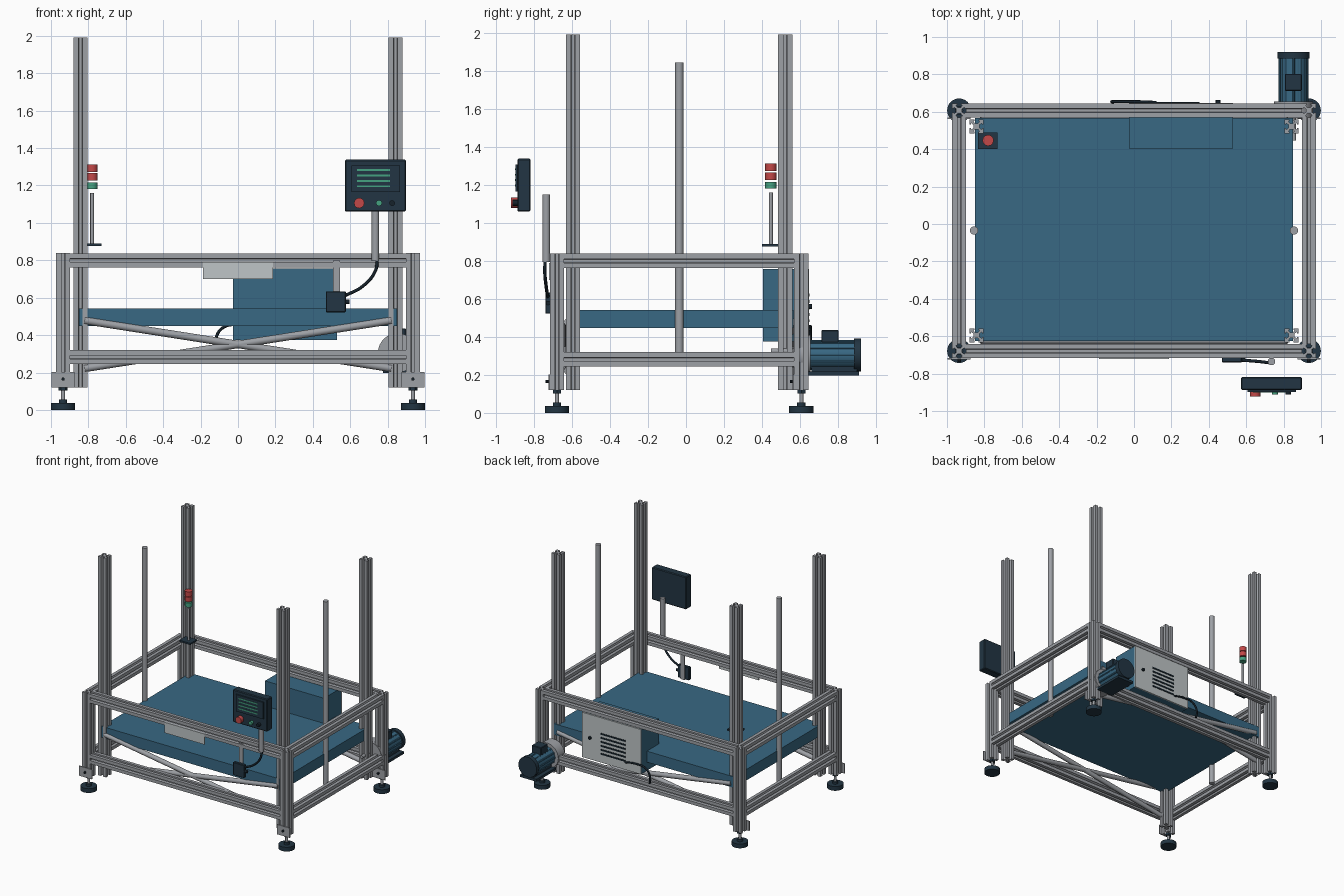
import bpy, bmesh, math
from mathutils import Vector

if "Cube" in bpy.data.objects:
    bpy.data.objects.remove(bpy.data.objects["Cube"])


def material(name, rgb):
    m = bpy.data.materials.new(name)
    m.diffuse_color = (*rgb, 1)
    m.use_nodes = True
    m.node_tree.nodes["Principled BSDF"].inputs["Base Color"].default_value = m.diffuse_color
    return m


ALU = material("aluminium grey", (0.34, 0.355, 0.38))
BLUE = material("steel blue", (0.04, 0.14, 0.23))
NAVY = material("dark navy", (0.016, 0.036, 0.056))
PALE = material("pale grey", (0.52, 0.56, 0.57))
BLACK = material("cable black", (0.008, 0.016, 0.024))
RED = material("signal red", (0.55, 0.065, 0.065))
GREEN = material("signal green", (0.06, 0.36, 0.22))


def finish(bm, name, mat, smooth=False):
    bmesh.ops.recalc_face_normals(bm, faces=bm.faces)
    me = bpy.data.meshes.new(name)
    bm.to_mesh(me)
    bm.free()
    me.materials.append(mat)
    ob = bpy.data.objects.new(name, me)
    bpy.context.collection.objects.link(ob)
    if smooth:
        bpy.ops.object.select_all(action='DESELECT')
        ob.select_set(True)
        bpy.context.view_layer.objects.active = ob
        bpy.ops.object.shade_smooth_by_angle(angle=math.radians(35))
    return ob


def box(name, x, y, z, mat, bevel=0):
    bm = bmesh.new()
    bmesh.ops.create_cube(bm, size=1)
    for v in bm.verts:
        v.co = [(a[0] + a[1]) / 2 + c * (a[1] - a[0]) for a, c in zip((x, y, z), v.co)]
    if bevel:
        bmesh.ops.bevel(bm, geom=bm.edges[:], offset=bevel, segments=1, affect='EDGES')
    return finish(bm, name, mat)


def prism(name, profile, p0, p1, mat, smooth=False):
    """Extrude a closed 2D profile from p0 to p1."""
    p0, p1 = Vector(p0), Vector(p1)
    d = p1 - p0
    q = d.to_track_quat('Z', 'Y')
    bm = bmesh.new()
    face = bm.faces.new([bm.verts.new(p0 + q @ Vector((a, b, 0))) for a, b in profile])
    ext = bmesh.ops.extrude_face_region(bm, geom=[face], use_keep_orig=True)
    bmesh.ops.translate(bm, vec=d, verts=[g for g in ext['geom'] if isinstance(g, bmesh.types.BMVert)])
    return finish(bm, name, mat, smooth)


def cyl(name, p0, p1, r, mat, n=24):
    ring = [(r * math.cos(2 * math.pi * i / n), r * math.sin(2 * math.pi * i / n)) for i in range(n)]
    return prism(name, ring, p0, p1, mat, True)


def cable(name, points, r, mat):
    cu = bpy.data.curves.new(name, 'CURVE')
    cu.dimensions = '3D'
    cu.bevel_depth, cu.bevel_resolution, cu.use_fill_caps = r, 2, True
    sp = cu.splines.new('BEZIER')
    sp.bezier_points.add(len(points) - 1)
    for bp, p in zip(sp.bezier_points, points):
        bp.co = p
        bp.handle_left_type = bp.handle_right_type = 'AUTO'
    cu.materials.append(mat)
    ob = bpy.data.objects.new(name, cu)
    bpy.context.collection.objects.link(ob)


# slotted extrusion profile: one side turned four times
H = 0.0375
SIDE = [(H, -H), (H, -.01), (H - .009, -.01), (H - .009, -.017), (H - .022, -.008),
        (H - .022, .008), (H - .009, .017), (H - .009, .01), (H, .01)]
SLOT = []
for k in range(4):
    c, s = round(math.cos(k * math.pi / 2)), round(math.sin(k * math.pi / 2))
    SLOT += [(c * a - s * b, s * a + c * b) for a, b in SIDE]

X, YF, YB = 0.935, -0.679, 0.607      # frame post centres
for sx, side in ((-1, "left"), (1, "right")):
    for y, end in ((YF, "front"), (YB, "back")):
        tag = f"{end}_{side}"
        # frame post, tall mast, foot and bracket at each corner
        prism(f"frame_post_{tag}", SLOT, (sx * X, y, .12), (sx * X, y, .838), ALU)
        ym = -0.595 if end == "front" else 0.522
        prism(f"tall_mast_{tag}", SLOT, (sx * .842, ym, .12), (sx * .842, ym, 1.99), ALU)
        cyl(f"foot_pad_{tag}", (sx * X, y, 0), (sx * X, y, .036), .064, NAVY, 32)
        cyl(f"foot_collar_{tag}", (sx * X, y, .036), (sx * X, y, .055), .022, NAVY)
        cyl(f"foot_stem_{tag}", (sx * X, y, .05), (sx * X, y, .125), .011, ALU, 16)
        cyl(f"foot_nut_{tag}", (sx * X, y, .103), (sx * X, y, .12), .024, NAVY, 6)
        yb = y - H
        box(f"foot_bracket_{tag}", (sx * X - .061, sx * X + .061), (yb - .008, yb), (.12, .203), ALU)
        cyl(f"bracket_bolt_{tag}", (sx * X, yb - .022, .165), (sx * X, yb, .165), .009, BLACK, 8)
    # side rails
    for z, lvl in ((.282, "lower"), (.8, "upper")):
        prism(f"{lvl}_rail_{side}", SLOT, (sx * X, YF + H, z), (sx * X, YB - H, z), ALU)
    # guide rod
    cyl(f"guide_rod_{side}", (sx * .855, -.035, .28), (sx * .855, -.035, 1.845), .022, ALU)

for y, ya, end in ((YF, -.622, "front"), (YB, .56, "back")):
    for z, lvl in ((.282, "lower"), (.8, "upper")):
        prism(f"{lvl}_rail_{end}", SLOT, (-X + H, y, z), (X - H, y, z), ALU)
    # crossed scissor arms
    for s, d in ((1, "rising"), (-1, "falling")):
        cyl(f"scissor_arm_{d}_{end}", (-s * .82, ya, .478), (s * .82, ya, .222), .02, ALU, 16)

# lifting platform
box("platform", (-.85, .85), (-.626, .567), (.448, .542), BLUE)

# front nameplate
box("front_plate", (-.187, .187), (-.722, -.714), (.7, .79), PALE)

# electrical cabinet with door, vents, lock and cable
box("cabinet", (-.027, .53), (.404, .636), (.375, .757), BLUE)
box("cabinet_door", (-.027, .53), (.636, .648), (.375, .757), PALE)
for i in range(6):
    z = .62 - i * .034
    box(f"cabinet_vent_{i + 1}", (.12, .35), (.647, .651), (z - .007, z + .007), BLACK)
cyl("cabinet_lock", (.45, .645, .56), (.45, .662, .56), .013, BLACK, 12)
cable("cabinet_cable", [(.12, .65, .44), (.02, .654, .455), (-.08, .654, .44), (-.118, .654, .38),
                        (-.112, .65, .32)], .008, BLACK)

# drive motor at the back right
MX, MZ = .853, .305
cyl("gearbox", (MX, .565, MZ), (MX, .655, MZ), .105, ALU, 32)
cyl("drive_shaft", (MX, .447, MZ + .02), (MX, .57, MZ + .02), .014, ALU, 16)
cyl("motor_body", (MX, .65, MZ), (MX, .89, MZ), .074, BLUE, 32)
for i in range(12):
    a = 2 * math.pi * i / 12
    p = Vector((MX + .073 * math.cos(a), 0, MZ + .073 * math.sin(a)))
    cyl(f"motor_fin_{i + 1}", p + Vector((0, .655, 0)), p + Vector((0, .885, 0)), .007, BLUE, 6)
cyl("motor_end_cap", (MX, .884, MZ), (MX, .92, MZ), .086, NAVY, 32)
box("motor_terminal_box", (.807, .897), (.712, .803), (.37, .436), NAVY, .004)
box("motor_base", (.775, .931), (.645, .91), (.197, .218), NAVY)
box("motor_base_web", (.81, .896), (.66, .9), (.215, .245), NAVY)

# operator panel with screen and buttons
box("operator_panel", (.572, .898), (-.888, -.818), (1.06, 1.338), NAVY, .006)
box("screen_bezel", (.608, .866), (-.898, -.886), (1.165, 1.308), NAVY)
for i in range(4):
    z = 1.282 - i * .0287
    box(f"screen_line_{i + 1}", (.636, .813), (-.901, -.897), (z - .005, z + .005), GREEN)
for name, x, r, mat, depth in (("stop_button", .648, .028, RED, .922), ("start_button", .754, .016, GREEN, .912),
                               ("selector_button", .824, .015, BLACK, .912)):
    cyl(name, (x, -depth, 1.106), (x, -.886, 1.106), r, mat, 12)
cyl("stop_button_collar", (.648, -.904, 1.106), (.648, -.886, 1.106), .02, BLACK, 12)
cyl("panel_pole", (.735, -.735, .795), (.735, -.735, 1.15), .02, ALU)

# junction box hung from the front rail
box("junction_box_strap", (.508, .545), (-.714, -.704), (.52, .8), ALU)
box("junction_box", (.47, .577), (-.74, -.712), (.522, .634), NAVY, .004)
cyl("junction_box_gland", (.575, -.726, .578), (.597, -.726, .578), .012, BLACK, 12)
cable("panel_cable", [(.745, -.74, .82), (.735, -.743, .745), (.665, -.735, .66), (.57, -.727, .61)], .009, BLACK)

# signal tower on the back left mast
TX, TY = -.78, .447
box("tower_base", (-.835, -.73), (.4, .49), (.876, .89), NAVY)
cyl("tower_pole", (TX, TY, .885), (TX, TY, 1.16), .01, ALU, 16)
for name, z0, z1, mat in (("tower_green_lamp", 1.18, 1.216, GREEN), ("tower_lower_red_lamp", 1.226, 1.266, RED),
                          ("tower_upper_red_lamp", 1.272, 1.312, RED)):
    cyl(name, (TX, TY, z0), (TX, TY, z1), .03, mat, 12)
